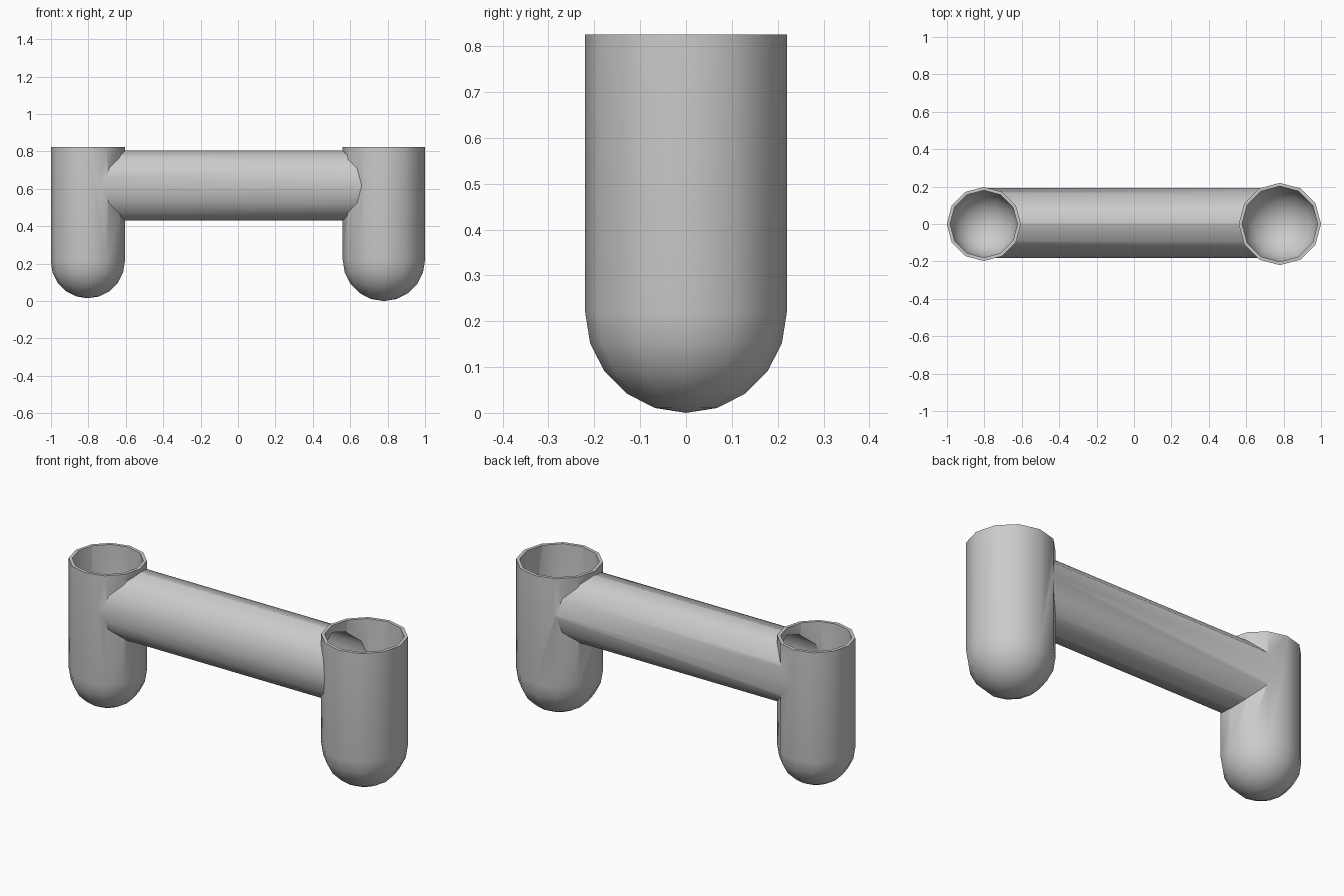
import bpy, bmesh, math
from mathutils import Matrix, Vector

cube = bpy.data.objects.get("Cube")
if cube:
    bpy.data.objects.remove(cube, do_unlink=True)

SIDES = 12
WALL = 0.018
TOP = 0.825

grey = bpy.data.materials.new("plain grey")
grey.use_nodes = True
colour = (0.6, 0.6, 0.6, 1)
grey.diffuse_color = colour
grey.node_tree.nodes["Principled BSDF"].inputs["Base Color"].default_value = colour


def finish(name, bm):
    bmesh.ops.recalc_face_normals(bm, faces=bm.faces)
    mesh = bpy.data.meshes.new(name)
    bm.to_mesh(mesh)
    bm.free()
    mesh.materials.append(grey)
    obj = bpy.data.objects.new(name, mesh)
    bpy.context.collection.objects.link(obj)
    return obj


def round_bottom_solid(name, x, radius, centre_z, top):
    """Solid cylinder with a hemispherical bottom, lathed around z."""
    bm = bmesh.new()
    steps = 5
    arc = [i / steps * math.pi / 2 for i in range(steps + 1)]
    points = [(radius * math.sin(a), centre_z - radius * math.cos(a)) for a in arc]
    points += [(radius, top), (0, top)]
    verts = [bm.verts.new((x + r, 0, z)) for r, z in points]
    edges = [bm.edges.new(pair) for pair in zip(verts, verts[1:])]
    bmesh.ops.spin(bm, geom=verts + edges, cent=(x, 0, 0), axis=(0, 0, 1),
                   angle=math.tau, steps=SIDES)
    bmesh.ops.remove_doubles(bm, verts=bm.verts, dist=0.0005)
    return finish(name, bm)


def bar(name, x1, x2, radius):
    """Solid cylinder along x."""
    bm = bmesh.new()
    place = Matrix.Translation(Vector(((x1 + x2) / 2, 0.005, 0.617)))
    bmesh.ops.create_cone(bm, cap_ends=True, segments=SIDES, radius1=radius,
                          radius2=radius, depth=x2 - x1,
                          matrix=place @ Matrix.Rotation(math.pi / 2, 4, "Y"))
    return finish(name, bm)


def combine(target, other, operation):
    mod = target.modifiers.new(operation.lower(), "BOOLEAN")
    mod.operation = operation
    mod.solver = "EXACT"
    mod.object = other
    bpy.context.view_layer.objects.active = target
    bpy.ops.object.modifier_apply(modifier=mod.name)
    bpy.data.objects.remove(other, do_unlink=True)


# Cup position, radius and centre height of the rounded bottom
cups = [(-0.803, 0.198, 0.213), (0.78, 0.22, 0.22)]
left_x, right_x = cups[0][0], cups[1][0]

# Outer shell: connecting tube joined to both cups
body = bar("connected_cups", left_x, right_x, 0.187)
for x, radius, centre_z in cups:
    combine(body, round_bottom_solid("cup_outer", x, radius, centre_z, TOP), "UNION")

# Hollow out the cups and the tube between them
for x, radius, centre_z in cups:
    cutter = round_bottom_solid("cup_inner", x, radius - WALL, centre_z, TOP + 0.1)
    combine(body, cutter, "DIFFERENCE")
combine(body, bar("tube_bore", left_x, right_x, 0.187 - WALL), "DIFFERENCE")

# Smooth walls, crisp rims and joints
bpy.ops.object.select_all(action="DESELECT")
body.select_set(True)
bpy.context.view_layer.objects.active = body
bpy.ops.object.shade_smooth_by_angle(angle=math.radians(35))
